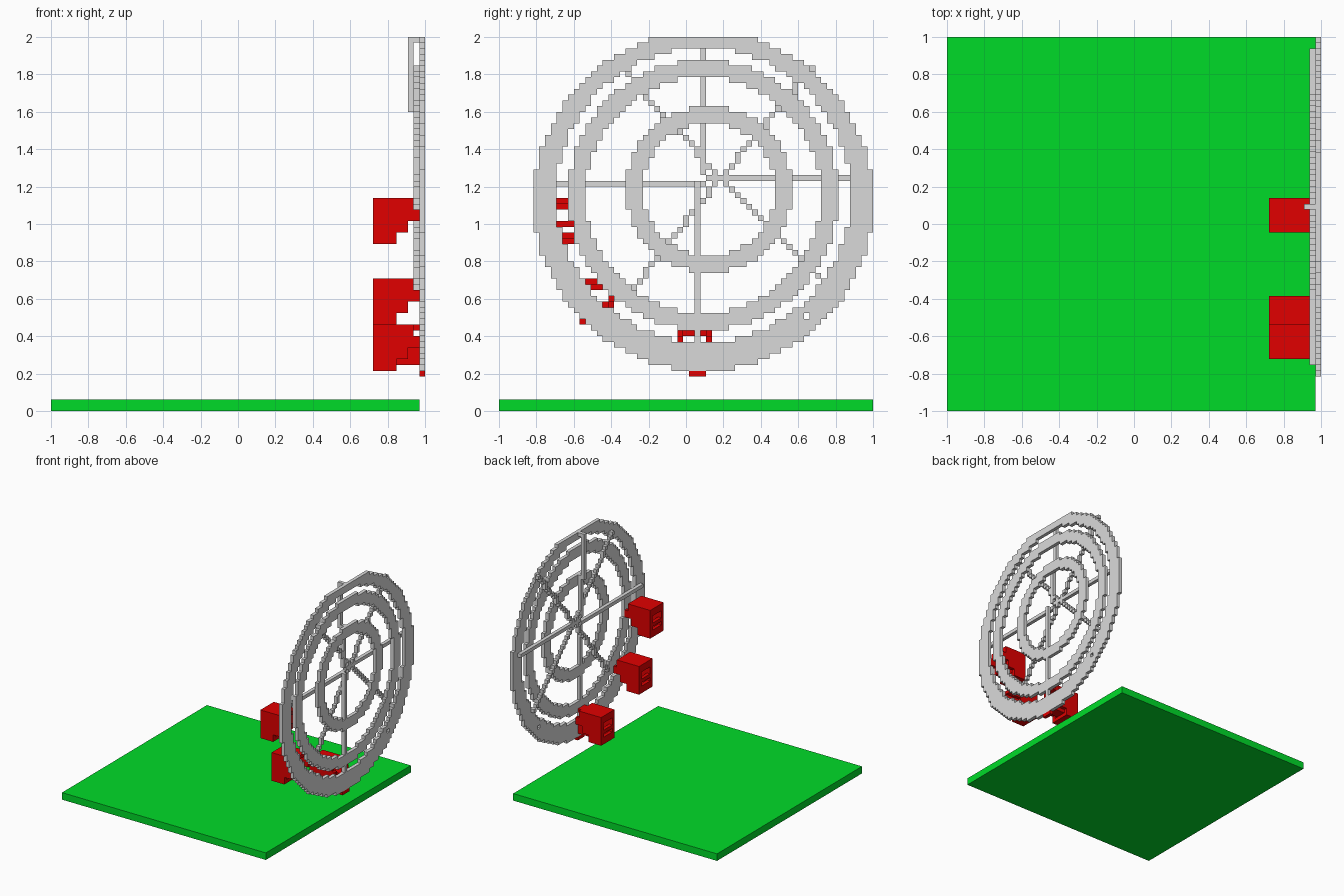
import bpy, bmesh
from itertools import product
from mathutils import Vector

GRID = 65                 # blocks along the longest side
UNIT = 2 / GRID
RIM, SPOKE, BACK = 64, 63, 62   # block layers along x

if "Cube" in bpy.data.objects:
    bpy.data.objects.remove(bpy.data.objects["Cube"], do_unlink=True)


def material(name, color):
    m = bpy.data.materials.new(name)
    m.use_nodes = True
    m.diffuse_color = (*color, 1)
    m.node_tree.nodes["Principled BSDF"].inputs["Base Color"].default_value = (*color, 1)
    return m


grey = material("light grey", (0.7, 0.7, 0.7))
red = material("red", (0.75, 0, 0))
green = material("green", (0, 0.71, 0.022))


def box(x, y, z):
    """Block cells in the given half-open ranges."""
    return set(product(range(*x), range(*y), range(*z)))


def disc(cy, cz, r):
    """Round plate of rim blocks, cut off at the top of the grid."""
    return {(RIM, y, z) for y in range(GRID) for z in range(GRID)
            if (y - cy) ** 2 + (z - cz) ** 2 <= r * r}


def line(start, end):
    """Stepped diagonal of spoke blocks."""
    (y0, z0), (y1, z1) = start, end
    n = max(abs(y1 - y0), abs(z1 - z0))
    return {(SPOKE, round(y0 + (y1 - y0) * i / n), round(z0 + (z1 - z0) * i / n))
            for i in range(n + 1)}


def build(name, cells, mat):
    """Mesh of the outer faces of a set of blocks."""
    bm = bmesh.new()
    verts = {}

    def vert(p):
        key = tuple(p)
        if key not in verts:
            verts[key] = bm.verts.new((p[0] * UNIT - 1, p[1] * UNIT - 1, p[2] * UNIT))
        return verts[key]

    for cell in cells:
        for axis, side in product(range(3), (0, 1)):
            step = Vector((0, 0, 0))
            step[axis] = 1
            neighbour = list(cell)
            neighbour[axis] += 2 * side - 1
            if tuple(neighbour) in cells:
                continue
            u, v = Vector((0, 0, 0)), Vector((0, 0, 0))
            u[(axis + 1) % 3] = 1
            v[(axis + 2) % 3] = 1
            o = Vector(cell) + step * side
            loop = [o, o + u, o + u + v, o + v]
            if not side:
                loop.reverse()
            bm.faces.new([vert([int(c) for c in p]) for p in loop])
    mesh = bpy.data.meshes.new(name)
    bm.to_mesh(mesh)
    bm.free()
    mesh.materials.append(mat)
    obj = bpy.data.objects.new(name, mesh)
    bpy.context.collection.objects.link(obj)


def plain_box(name, x, y, z, mat):
    """Single cuboid between block coordinates."""
    bpy.ops.mesh.primitive_cube_add(size=1)
    obj = bpy.context.object
    obj.name = name
    for i, (a, b) in enumerate((x, y, z)):
        obj.scale[i] = (b - a) * UNIT
        obj.location[i] = (a + b) / 2 * UNIT - (1 if i < 2 else 0)
    obj.data.materials.append(mat)


# Ground slab
plain_box("ground_slab", (0, 64), (0, 65), (0, 2), green)

# Three flat rings
outer = disc(35, 36, 29.5) - disc(35, 37, 25.5)
outer.discard((RIM, 53, 16))
build("outer_ring", outer, grey)
build("middle_ring", disc(35, 37, 23.5) - disc(35, 37, 20.5), grey)
build("inner_ring", disc(36, 38, 14.5) - disc(36, 38, 11.5), grey)

# Straight spokes
build("right_spoke", box((SPOKE, RIM), (8, 36), (39, 40)), grey)
build("left_spoke", box((SPOKE, RIM), (36, 63), (40, 41)), grey)
build("lower_spoke", box((RIM, GRID), (34, 35), (12, 40)), grey)
build("upper_spoke", box((SPOKE, RIM), (35, 36), (41, 53))
      | box((BACK, SPOKE), (35, 36), (52, 65))
      | box((SPOKE, RIM), (35, 36), (64, 65)), grey)

# Diagonal spokes from the hub
hub = (38, 40)
for i, end in enumerate([(21, 59), (54, 59), (56, 22), (23, 21)]):
    build(f"diagonal_spoke_{i + 1}", line(hub, end), grey)


# Hollow cabins, stepped on the wheel side, with windows on the far side
def cabin(name, y, z, bracket=frozenset()):
    cells = set()
    for level, depth in enumerate((60, 60, 62, 62, 64, 64, 63, 63)):
        cells |= box((56, depth), (y, y + 6), (z + level, z + level + 1))
    cells -= box((57, 64), (y + 1, y + 5), (z + 1, z + 6))      # interior
    cells -= box((57, 63), (y + 1, y + 5), (z + 6, z + 7))      # under the roof
    cells -= box((56, 57), (y + 1, y + 5), (z + 2, z + 3))      # lower window
    cells -= box((56, 57), (y + 1, y + 5), (z + 4, z + 6))      # upper window
    build(name, cells | bracket, red)


cabin("upper_cabin", 9, 29)
cabin("middle_cabin", 14, 15)
cabin("lower_cabin", 31, 7,
      box((60, 64), (33, 36), (8, 9)) | box((62, 64), (33, 36), (9, 12))
      | box((63, 64), (33, 36), (14, 15)) | box((64, 65), (33, 36), (6, 7)))
